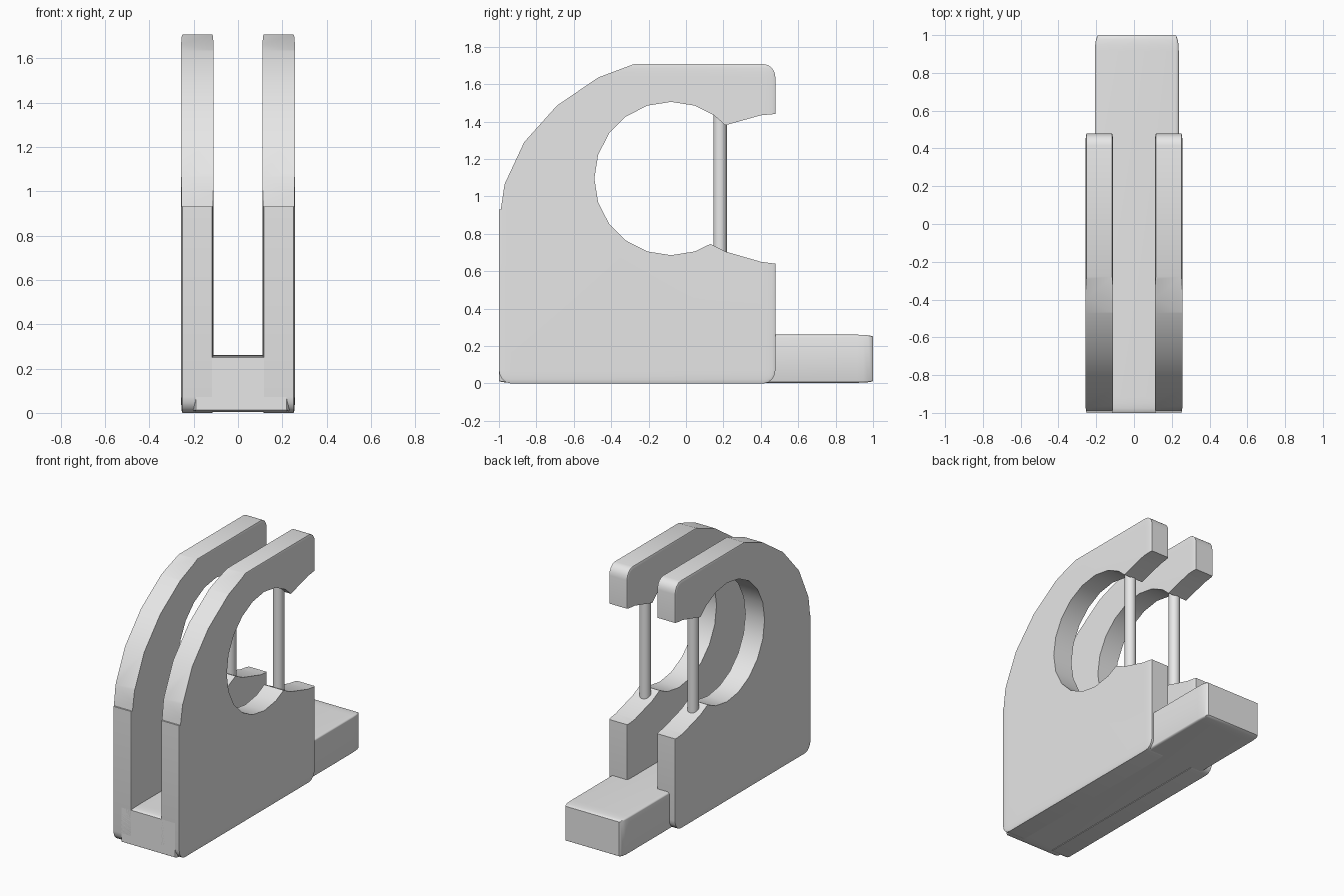
import bpy, bmesh, math

if "Cube" in bpy.data.objects:
    bpy.data.objects.remove(bpy.data.objects["Cube"])

grey = bpy.data.materials.new("light_grey")
grey.use_nodes = True
color = (0.8, 0.8, 0.8, 1)
grey.diffuse_color = color
grey.node_tree.nodes["Principled BSDF"].inputs["Base Color"].default_value = color


def make_object(name, bm):
    bmesh.ops.recalc_face_normals(bm, faces=bm.faces)
    mesh = bpy.data.meshes.new(name)
    bm.to_mesh(mesh)
    bm.free()
    mesh.materials.append(grey)
    obj = bpy.data.objects.new(name, mesh)
    bpy.context.collection.objects.link(obj)
    return obj


def activate(obj):
    bpy.ops.object.select_all(action="DESELECT")
    obj.select_set(True)
    bpy.context.view_layer.objects.active = obj


def smooth(obj):
    activate(obj)
    bpy.ops.object.shade_smooth_by_angle(angle=math.radians(30))


def rounded_box(name, low, high):
    """Bevelled unit cube stretched between two corners."""
    bm = bmesh.new()
    bmesh.ops.create_cube(bm, size=1)
    bmesh.ops.bevel(bm, geom=bm.edges[:], offset=0.042, segments=4,
                    profile=0.5, affect="EDGES")
    for v in bm.verts:
        for i in range(3):
            v.co[i] = low[i] + (v.co[i] + 0.5) * (high[i] - low[i])
    return make_object(name, bm)


def prism(name, profile, x0, x1):
    """Extrude a y-z outline along x."""
    bm = bmesh.new()
    face = bm.faces.new([bm.verts.new((x0, y, z)) for y, z in profile])
    new = bmesh.ops.extrude_face_region(bm, geom=[face])["geom"]
    bmesh.ops.translate(bm, vec=(x1 - x0, 0, 0),
                        verts=[g for g in new if isinstance(g, bmesh.types.BMVert)])
    return make_object(name, bm)


# Outline of a side plate: lower jaw, round opening, upper jaw, curved front
opening = [(-0.08 + 0.41 * math.cos(math.radians(a)),
            1.095 + 0.41 * math.sin(math.radians(a)))
           for a in range(-72, -289, -18)]
lower = [(-1.1, -0.1), (0.6, -0.1), (0.6, 0.64), (0.475, 0.64),
         (0.40, 0.65), (0.21, 0.705), (0.13, 0.745)]
upper = [(0.15, 1.433), (0.21, 1.38), (0.40, 1.433), (0.475, 1.44), (0.6, 1.44)]
curve = [(0.6, 1.8), (-0.03, 1.8), (-0.27, 1.71), (-0.47, 1.635), (-0.69, 1.485),
         (-0.865, 1.29), (-0.97, 1.065), (-0.99, 0.93), (-1.1, 0.93)]
outline = lower + opening + upper + curve

for side, s in (("left", 1), ("right", -1)):
    x0, x1 = sorted((0.11 * s, 0.257 * s))
    # Side plate: rounded slab trimmed to the outline
    plate = rounded_box(side + "_plate", (x0, -1, 0), (x1, 0.478, 1.707))
    cutter = prism("outline_cutter", outline, x0 - 0.1, x1 + 0.1)
    cutter.hide_render = True
    mod = plate.modifiers.new("trim", "BOOLEAN")
    mod.operation = "INTERSECT"
    mod.solver = "EXACT"
    mod.object = cutter
    activate(plate)
    bpy.ops.object.modifier_apply(modifier=mod.name)
    bpy.data.objects.remove(cutter)
    smooth(plate)

    # Rod across the mouth of the opening
    bm = bmesh.new()
    bmesh.ops.create_cone(bm, cap_ends=True, segments=32, radius1=0.036,
                          radius2=0.036, depth=0.79)
    bmesh.ops.translate(bm, verts=bm.verts, vec=(0.183 * s, 0.182, 1.06))
    smooth(make_object(side + "_rod", bm))

# Base bar between the plates, extending out behind
smooth(rounded_box("base_bar", (-0.207, -1, 0.003), (0.237, 1, 0.26)))
